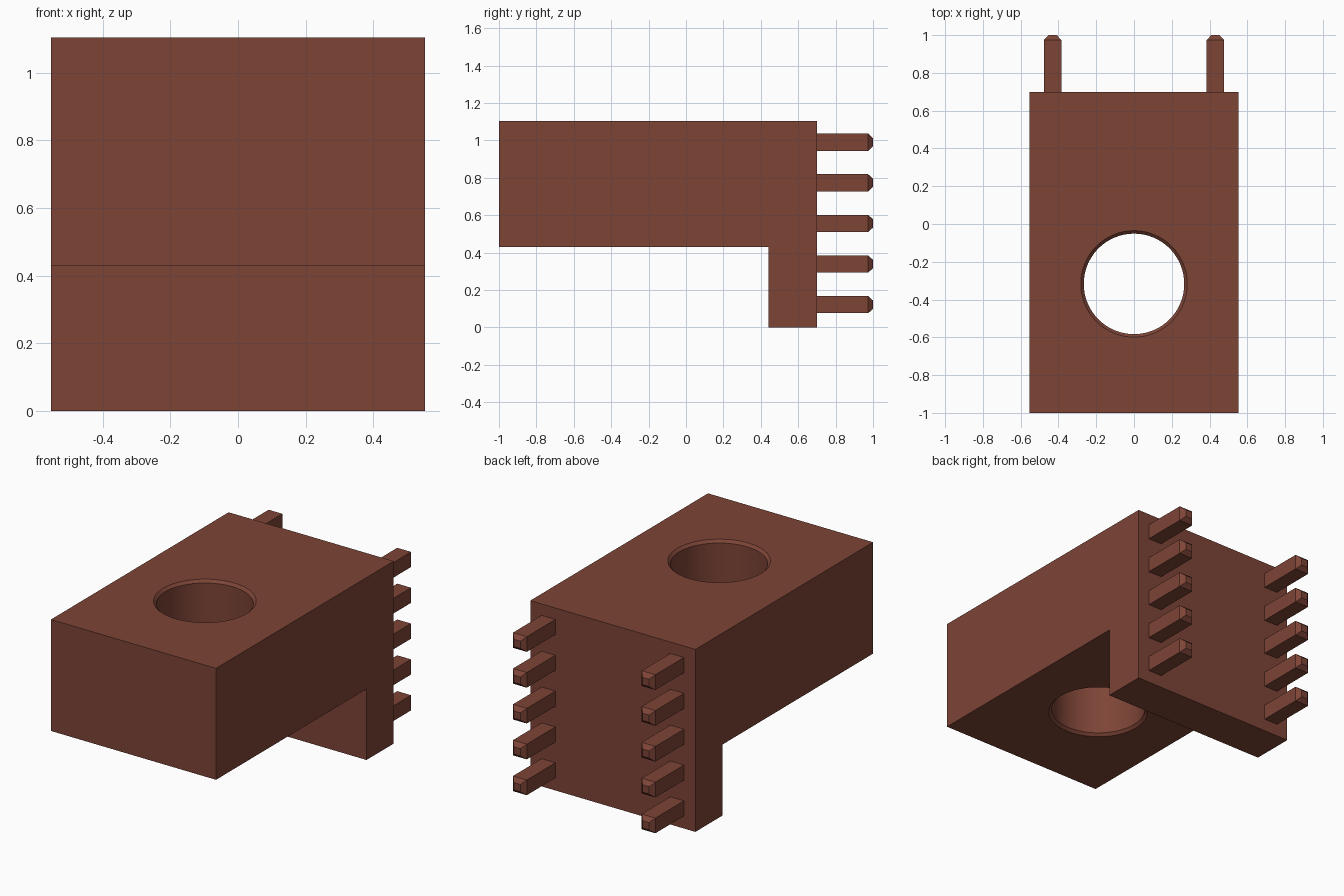
import bpy, bmesh, math

old = bpy.data.objects.get("Cube")
if old:
    bpy.data.objects.remove(old, do_unlink=True)

# Single brown material
brown = bpy.data.materials.new("reddish brown")
brown.use_nodes = True
colour = (0.205, 0.058, 0.037, 1)
brown.diffuse_color = colour
brown.node_tree.nodes["Principled BSDF"].inputs["Base Color"].default_value = colour


def make_object(name, bm):
    bmesh.ops.recalc_face_normals(bm, faces=bm.faces)
    mesh = bpy.data.meshes.new(name)
    bm.to_mesh(mesh)
    bm.free()
    mesh.materials.append(brown)
    obj = bpy.data.objects.new(name, mesh)
    bpy.context.collection.objects.link(obj)
    return obj


def loft(name, rings):
    """Bridge equal-sized point rings and cap both ends."""
    bm = bmesh.new()
    loops = [[bm.verts.new(p) for p in ring] for ring in rings]
    n = len(loops[0])
    for a, b in zip(loops, loops[1:]):
        for i in range(n):
            j = (i + 1) % n
            bm.faces.new((a[i], a[j], b[j], b[i]))
    bm.faces.new(loops[0])
    bm.faces.new(loops[-1])
    return make_object(name, bm)


# L-shaped block: side profile (y, z) swept across x
TOP, UNDER, BACK, HALF = 1.105, 0.43, 0.70, 0.553
profile = [(-1, UNDER), (0.44, UNDER), (0.44, 0), (BACK, 0), (BACK, TOP), (-1, TOP)]
block = loft("block", [[(x, y, z) for y, z in profile] for x in (-HALF, HALF)])

# Through hole with a small chamfer at both rims
HOLE_Y, R, C, SEG = -0.317, 0.266, 0.016, 64
sections = [(UNDER - 0.05, R + C + 0.05), (UNDER + C, R - 0.0),
            (TOP - C, R), (TOP + 0.05, R + C + 0.05)]
sections[0] = (UNDER - 0.05, R + C + 0.05)
cutter = loft("hole_cutter", [
    [(r * math.cos(2 * math.pi * i / SEG), HOLE_Y + r * math.sin(2 * math.pi * i / SEG), z)
     for i in range(SEG)] for z, r in sections])
cutter.hide_render = True
cut = block.modifiers.new("hole", "BOOLEAN")
cut.operation = "DIFFERENCE"
cut.solver = "EXACT"
cut.object = cutter
bpy.ops.object.select_all(action="DESELECT")
bpy.context.view_layer.objects.active = block
block.select_set(True)
bpy.ops.object.modifier_apply(modifier=cut.name)
bpy.data.objects.remove(cutter, do_unlink=True)
bpy.ops.object.shade_smooth_by_angle(angle=math.radians(30))

# Two columns of five square pins with tapered tips
pin_sections = [(BACK - 0.01, 0.046), (0.974, 0.046), (1.0, 0.022)]
for side, x in (("right", -0.431), ("left", 0.431)):
    for k in range(5):
        z = 0.122 + 0.217 * k
        loft(f"{side}_pin_{k + 1}", [
            [(x + sx * h, y, z + sz * h) for sx, sz in ((-1, -1), (1, -1), (1, 1), (-1, 1))]
            for y, h in pin_sections])
